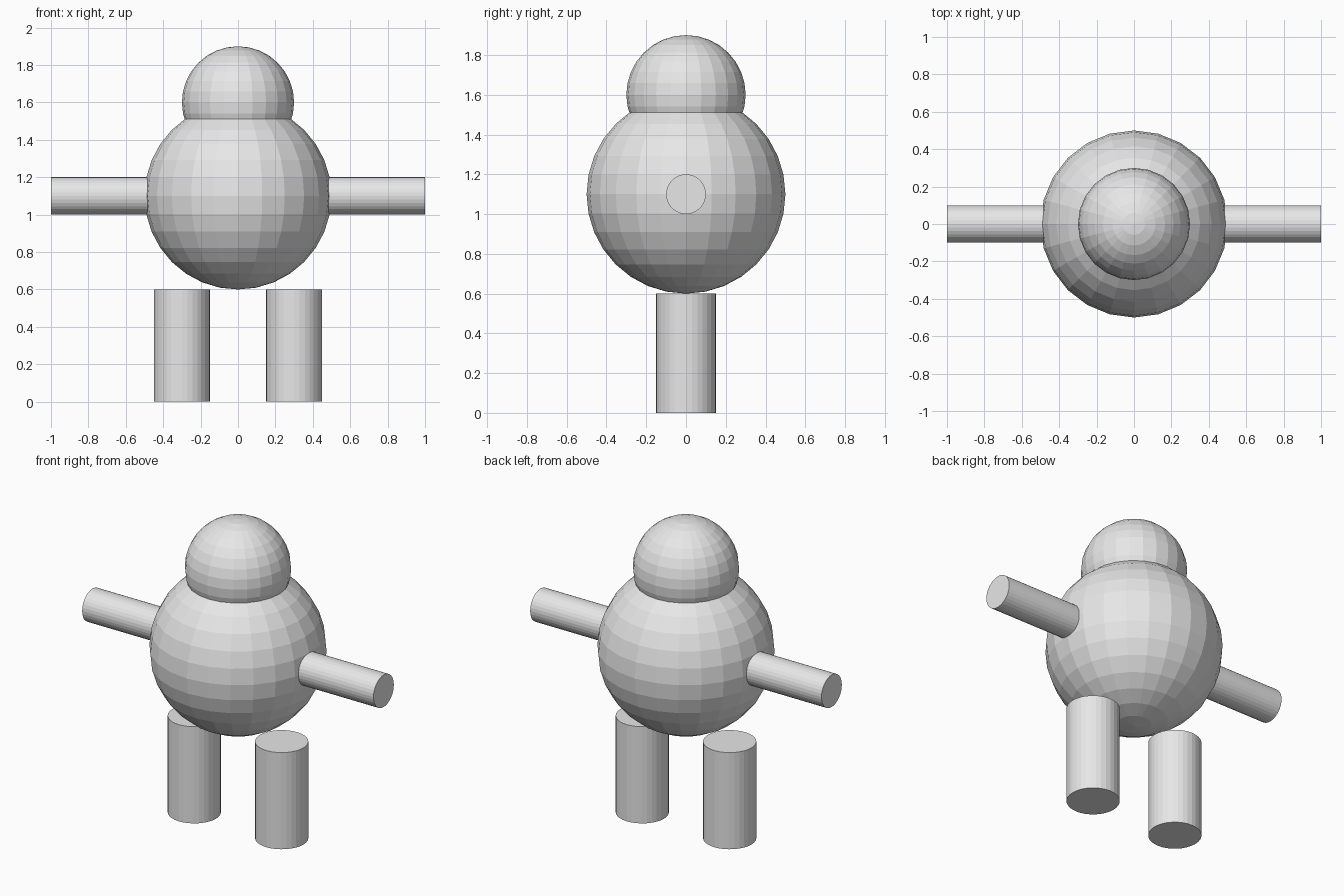
import bpy
import math

if "Cube" in bpy.data.objects:
    bpy.data.objects.remove(bpy.data.objects["Cube"])

grey = bpy.data.materials.new("plain grey")
grey.diffuse_color = (0.8, 0.8, 0.8, 1)
grey.use_nodes = True
grey.node_tree.nodes["Principled BSDF"].inputs["Base Color"].default_value = grey.diffuse_color


def finish(name):
    obj = bpy.context.object
    obj.name = name
    obj.data.materials.append(grey)


def ball(name, radius, z):
    bpy.ops.mesh.primitive_uv_sphere_add(
        segments=24, ring_count=16, radius=radius, location=(0, 0, z))
    finish(name)


def rod(name, radius, depth, location, rotation=(0, 0, 0)):
    bpy.ops.mesh.primitive_cylinder_add(
        vertices=32, radius=radius, depth=depth, location=location, rotation=rotation)
    finish(name)


# Round body and head
ball("body", 0.5, 1.1)
ball("head", 0.3, 1.6)

# Mirrored arms and legs
for side, sign in (("left", -1), ("right", 1)):
    rod(side + "_arm", 0.1, 0.6, (sign * 0.7, 0, 1.1), (0, math.pi / 2, 0))
    rod(side + "_leg", 0.15, 0.6, (sign * 0.3, 0, 0.3))
